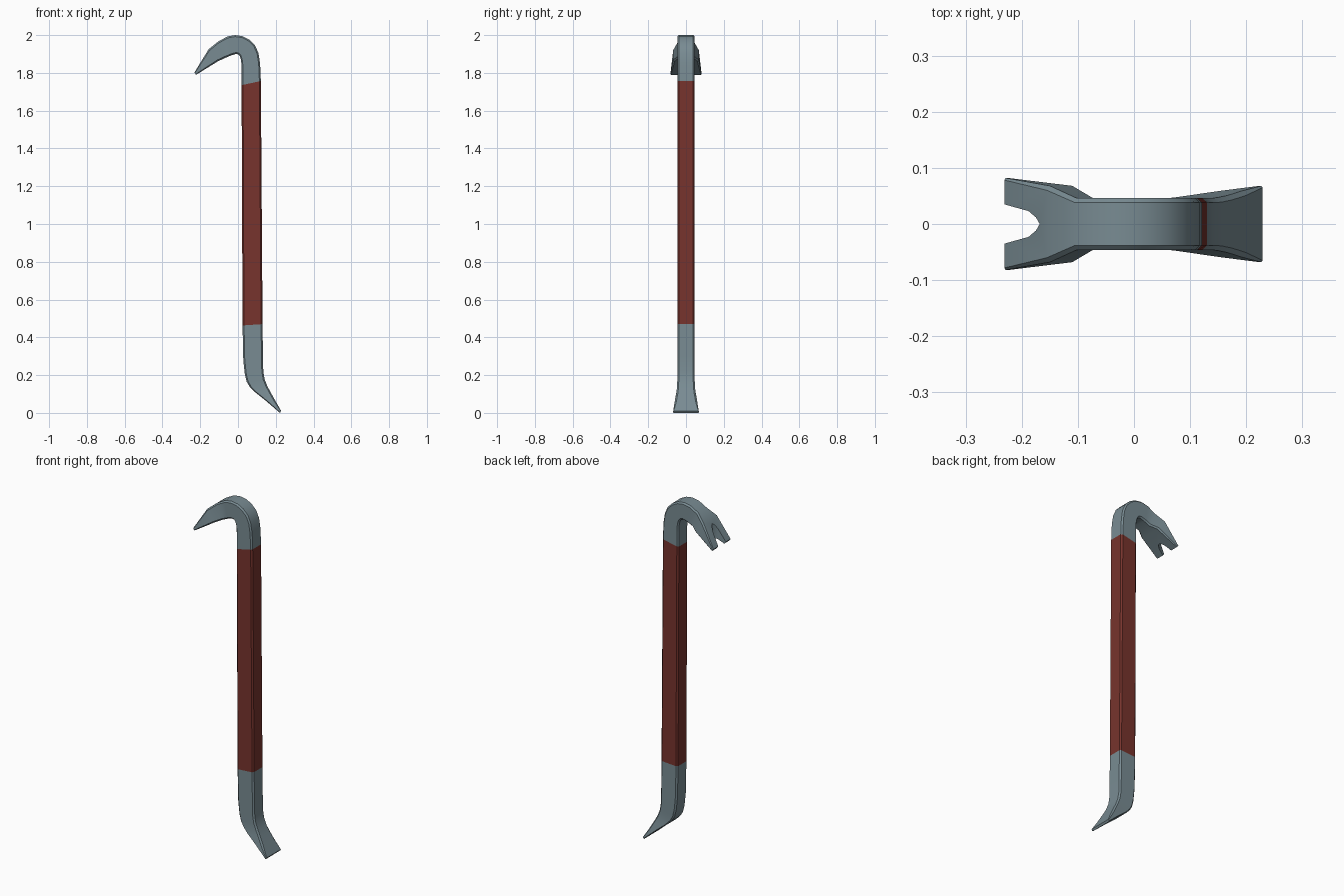
import bpy, bmesh
from mathutils import Vector

cube = bpy.data.objects.get("Cube")
if cube:
    bpy.data.objects.remove(cube, do_unlink=True)


def material(name, rgb):
    m = bpy.data.materials.new(name)
    m.use_nodes = True
    m.diffuse_color = (*rgb, 1)
    m.node_tree.nodes["Principled BSDF"].inputs["Base Color"].default_value = (*rgb, 1)
    return m


steel = material("blue grey steel", (0.19, 0.26, 0.29))
paint = material("dark red paint", (0.185, 0.034, 0.026))


def mesh_object(name, bm, mats):
    bmesh.ops.recalc_face_normals(bm, faces=bm.faces)
    me = bpy.data.meshes.new(name)
    bm.to_mesh(me)
    bm.free()
    ob = bpy.data.objects.new(name, me)
    bpy.context.collection.objects.link(ob)
    for m in mats:
        me.materials.append(m)
    return ob


HALF = 0.046


def section(outer, inner, half):
    """Chamfered rectangle spanning from the outer to the inner edge of the bar."""
    o, i = (Vector((p[0], 0, p[1])) for p in (outer, inner))
    d = i - o
    a = min(0.008, d.length * 0.25)
    u, v = d.normalized() * a, Vector((0, half, 0))
    c = Vector((0, a, 0))
    return [o + v - c, o + v + u, i + v - u, i + v - c,
            i - v + c, i - v - u, o - v + u, o - v + c]


def loft(name, rows, mats):
    bm = bmesh.new()
    rings = [[bm.verts.new(p) for p in section(*r)] for r in rows]
    for a, b in zip(rings, rings[1:]):
        for k in range(len(a)):
            n = (k + 1) % len(a)
            bm.faces.new((a[k], a[n], b[n], b[k]))
    bm.faces.new(rings[0])
    bm.faces.new(rings[-1])
    return mesh_object(name, bm, mats)


# Outer point, inner point and half width along each part of the bar
top_joint = ((0.121, 1.757), (0.019, 1.735), HALF)
low_joint = ((0.13, 0.47), (0.024, 0.463), HALF)

hook = loft("claw_hook", [
    ((-0.231, 1.802), (-0.222, 1.79), 0.082),
    ((-0.155, 1.926), (-0.105, 1.862), 0.068),
    ((-0.105, 1.966), (-0.07, 1.878), HALF),
    ((-0.055, 1.993), (-0.035, 1.893), HALF),
    ((-0.015, 2.0), (-0.012, 1.9), HALF),
    ((0.025, 1.994), (0.002, 1.898), HALF),
    ((0.06, 1.976), (0.01, 1.888), HALF),
    ((0.09, 1.946), (0.015, 1.872), HALF),
    ((0.108, 1.906), (0.018, 1.85), HALF),
    ((0.117, 1.85), (0.019, 1.815), HALF),
    top_joint], [steel])

shaft = loft("painted_shaft", [top_joint, low_joint], [paint])

foot = loft("pry_foot", [
    low_joint,
    ((0.132, 0.3), (0.028, 0.28), HALF),
    ((0.134, 0.22), (0.036, 0.205), HALF),
    ((0.141, 0.178), (0.046, 0.165), HALF),
    ((0.156, 0.14), (0.062, 0.138), HALF + 0.001),
    ((0.175, 0.105), (0.09, 0.11), 0.051),
    ((0.2, 0.06), (0.145, 0.066), 0.059),
    ((0.229, 0.01), (0.222, 0.0), 0.068)], [steel])

# Nail notch cut through the claw
half_notch = [(-0.26, 0.04), (-0.231, 0.035), (-0.188, 0.023), (-0.175, 0.012)]
outline = half_notch + [(-0.168, 0)] + [(x, -y) for x, y in reversed(half_notch)]
bm = bmesh.new()
base = bm.faces.new([bm.verts.new((x, y, 1.7)) for x, y in outline])
ext = bmesh.ops.extrude_face_region(bm, geom=[base])
bmesh.ops.translate(bm, vec=(0, 0, 0.35),
                    verts=[g for g in ext["geom"] if isinstance(g, bmesh.types.BMVert)])
cutter = mesh_object("notch_cutter", bm, [steel])
cutter.hide_render = True
mod = hook.modifiers.new("Notch", "BOOLEAN")
mod.operation = "DIFFERENCE"
mod.solver = "EXACT"
mod.object = cutter
bpy.context.view_layer.objects.active = hook
bpy.ops.object.modifier_apply(modifier=mod.name)
bpy.data.objects.remove(cutter, do_unlink=True)

# Smooth bends, crisp corners
bpy.ops.object.select_all(action="DESELECT")
for ob in (hook, shaft, foot):
    ob.select_set(True)
bpy.ops.object.shade_smooth_by_angle(angle=0.6)
